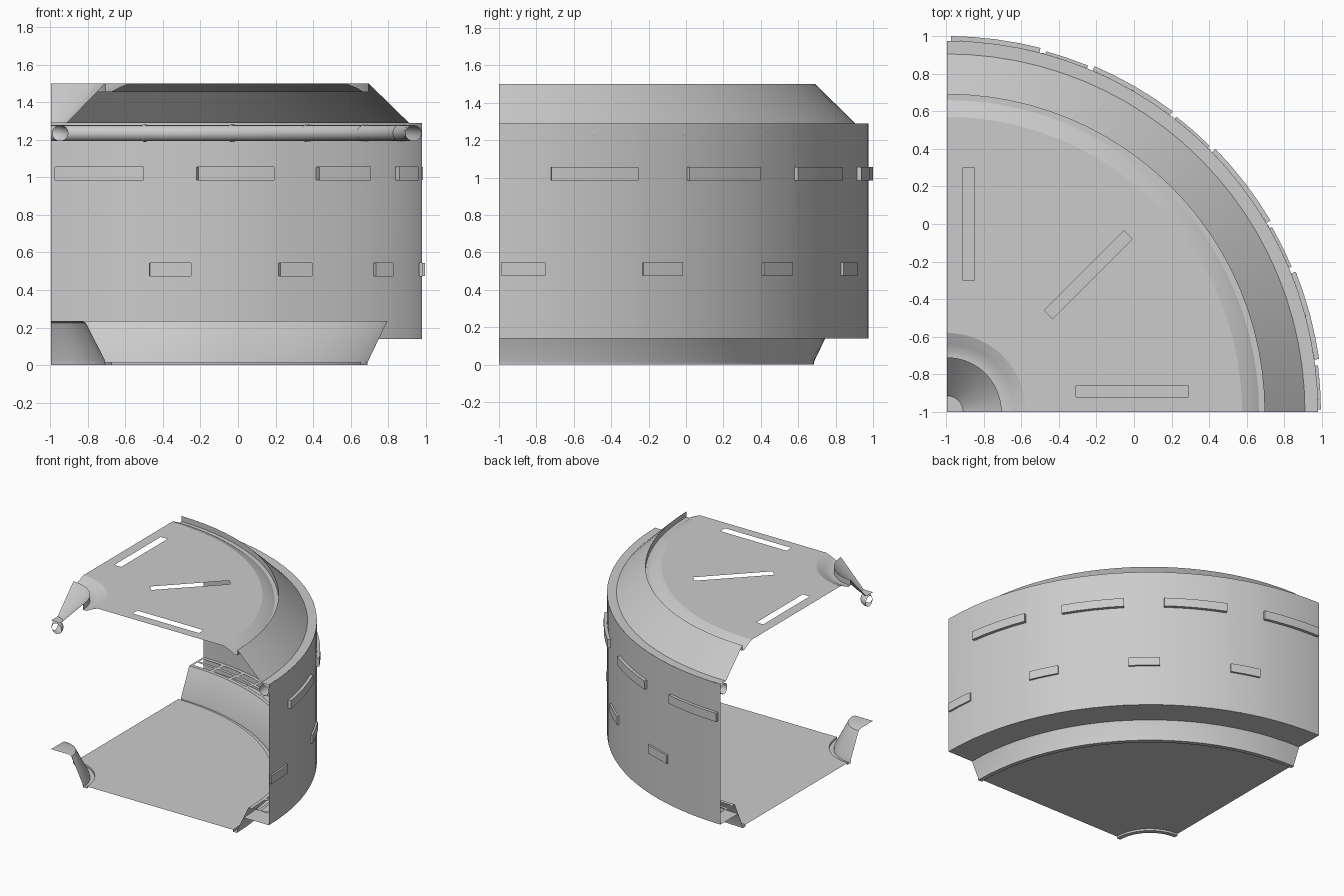
import bpy, bmesh, math
from math import cos, sin, radians, pi

if "Cube" in bpy.data.objects:
    bpy.data.objects.remove(bpy.data.objects["Cube"])

CX, CY = -0.995, -1.0      # axis of the quarter ring
SEG = 24                   # facets per quarter turn
WALL_R = 1.975


def polar(r, deg, z):
    a = radians(deg)
    return (CX + r * cos(a), CY + r * sin(a), z)


def finish(obj, angle=30):
    bpy.ops.object.select_all(action='DESELECT')
    obj.select_set(True)
    bpy.context.view_layer.objects.active = obj
    bpy.ops.object.shade_smooth_by_angle(angle=radians(angle))
    return obj


def from_bmesh(name, bm):
    bmesh.ops.remove_doubles(bm, verts=bm.verts, dist=1e-5)
    me = bpy.data.meshes.new(name)
    bm.to_mesh(me)
    bm.free()
    obj = bpy.data.objects.new(name, me)
    bpy.context.collection.objects.link(obj)
    return finish(obj)


def lathe(name, profile, a0=0.0, a1=90.0, segs=SEG):
    """Sweep an open (r, z) profile round the axis."""
    bm = bmesh.new()
    rings = [[bm.verts.new(polar(r, a0 + (a1 - a0) * j / segs, z)) for r, z in profile]
             for j in range(segs + 1)]
    for p, q in zip(rings, rings[1:]):
        for i in range(len(profile) - 1):
            bm.faces.new((p[i], p[i + 1], q[i + 1], q[i]))
    return from_bmesh(name, bm)


def flat_sheet(name, r0, r1, z, holes):
    """Flat quarter ring with holes, made from a filled 2D curve."""
    steps = [90 * j / SEG for j in range(SEG + 1)]
    outline = [polar(r1, a, 0) for a in steps] + [polar(r0, a, 0) for a in reversed(steps)]
    cu = bpy.data.curves.new(name, 'CURVE')
    cu.dimensions = '2D'
    cu.fill_mode = 'BOTH'
    for loop in [outline] + holes:
        sp = cu.splines.new('POLY')
        sp.points.add(len(loop) - 1)
        for pt, co in zip(sp.points, loop):
            pt.co = (co[0], co[1], 0, 1)
        sp.use_cyclic_u = True
    obj = bpy.data.objects.new(name, cu)
    obj.location.z = z
    bpy.context.collection.objects.link(obj)
    bpy.ops.object.select_all(action='DESELECT')
    obj.select_set(True)
    bpy.context.view_layer.objects.active = obj
    bpy.ops.object.convert(target='MESH')
    return finish(bpy.context.view_layer.objects.active)


def rect(x, y, length, width, deg):
    c, s = cos(radians(deg)), sin(radians(deg))
    return [(x + u * c - v * s, y + u * s + v * c) for u, v in
            ((-length / 2, -width / 2), (length / 2, -width / 2),
             (length / 2, width / 2), (-length / 2, width / 2))]


def tube_profile(major, minor, z, n=16):
    return [(major + minor * cos(2 * pi * k / n), z - minor * sin(2 * pi * k / n))
            for k in range(n + 1)]


# Floor: raised hub, light grooves at both edges, sloped kerb
lathe("floor", [(0, 0.235), (0.165, 0.235), (0.185, 0.225), (0.285, 0.03), (0.29, 0),
                (0.325, 0), (0.325, 0.016), (1.65, 0.016), (1.65, 0), (1.685, 0),
                (1.685, 0.016), (1.79, 0.235)])

# Vent shelf with two rows of slots, and the duct underside
slots = []
for k in range(15):
    mid = 6 * k + 3
    for ra, rb in ((1.82, 1.87), (1.895, 1.945)):
        slots.append([polar(ra, mid - 2.5, 0), polar(rb, mid - 2.5, 0),
                      polar(rb, mid + 2.5, 0), polar(ra, mid + 2.5, 0)])
flat_sheet("vent_shelf", 1.79, WALL_R, 0.235, slots)
lathe("duct_base", [(WALL_R, 0.14), (1.745, 0.14)])

# Curved wall with window pockets pushed outwards
UPPER = [(c - 6.9, c + 6.9) for c in (15, 37.5, 60, 82.5)]
LOWER = [(c - 3.4, c + 3.4) for c in (3.75, 26.25, 48.75, 71.25)]
levels = [0.14, 0.475, 0.545, 0.985, 1.055, 1.29]
rows = {1: (LOWER, 1.99), 3: (UPPER, 2.0)}
angles = sorted({90 * j / SEG for j in range(SEG + 1)}
                | {a for w in UPPER + LOWER for a in w})
bm = bmesh.new()


def quad(*pts):
    bm.faces.new([bm.verts.new(p) for p in pts])


for i, (z0, z1) in enumerate(zip(levels, levels[1:])):
    wins, out = rows.get(i, ([], 0))
    for a, b in zip(angles, angles[1:]):
        m = (a + b) / 2
        win = next((w for w in wins if w[0] < m < w[1]), None)
        r = out if win else WALL_R
        quad(polar(r, a, z0), polar(r, b, z0), polar(r, b, z1), polar(r, a, z1))
        if win:
            quad(polar(WALL_R, a, z0), polar(WALL_R, b, z0), polar(r, b, z0), polar(r, a, z0))
            quad(polar(r, a, z1), polar(r, b, z1), polar(WALL_R, b, z1), polar(WALL_R, a, z1))
    for a, b in wins:
        quad(polar(WALL_R, a, z0), polar(out, a, z0), polar(out, a, z1), polar(WALL_R, a, z1))
        quad(polar(out, b, z0), polar(WALL_R, b, z0), polar(WALL_R, b, z1), polar(out, b, z1))
from_bmesh("wall", bm)

# Ceiling: flat panel with three light slots, hub funnel and outer slope
flat_sheet("ceiling_panel", 0.42, 1.57, 1.5,
           [rect(-0.01, -0.89, 0.6, 0.062, 0),
            rect(-0.88, 0.0, 0.6, 0.062, 90),
            rect(-0.243, -0.27, 0.6, 0.062, 45)])
lathe("ceiling_hub", [(0, 1.29), (0.085, 1.29), (0.29, 1.5), (0.29, 1.455),
                      (0.325, 1.455), (0.36, 1.475), (0.42, 1.5)])
lathe("ceiling_rim", [(1.57, 1.5), (1.63, 1.475), (1.66, 1.455), (1.69, 1.455),
                      (1.69, 1.5), (1.905, 1.29), (WALL_R, 1.29)])

# Pipes under the ceiling, with collars every 15 degrees
PIPE_Z = 1.235
lathe("wall_pipe", tube_profile(1.93, 0.043, PIPE_Z))
lathe("hub_pipe", tube_profile(0.05, 0.043, PIPE_Z))
for k in range(1, 6):
    lathe("pipe_collar_%d" % k, tube_profile(1.93, 0.047, PIPE_Z),
          15 * k - 0.2, 15 * k + 0.2, 1)
